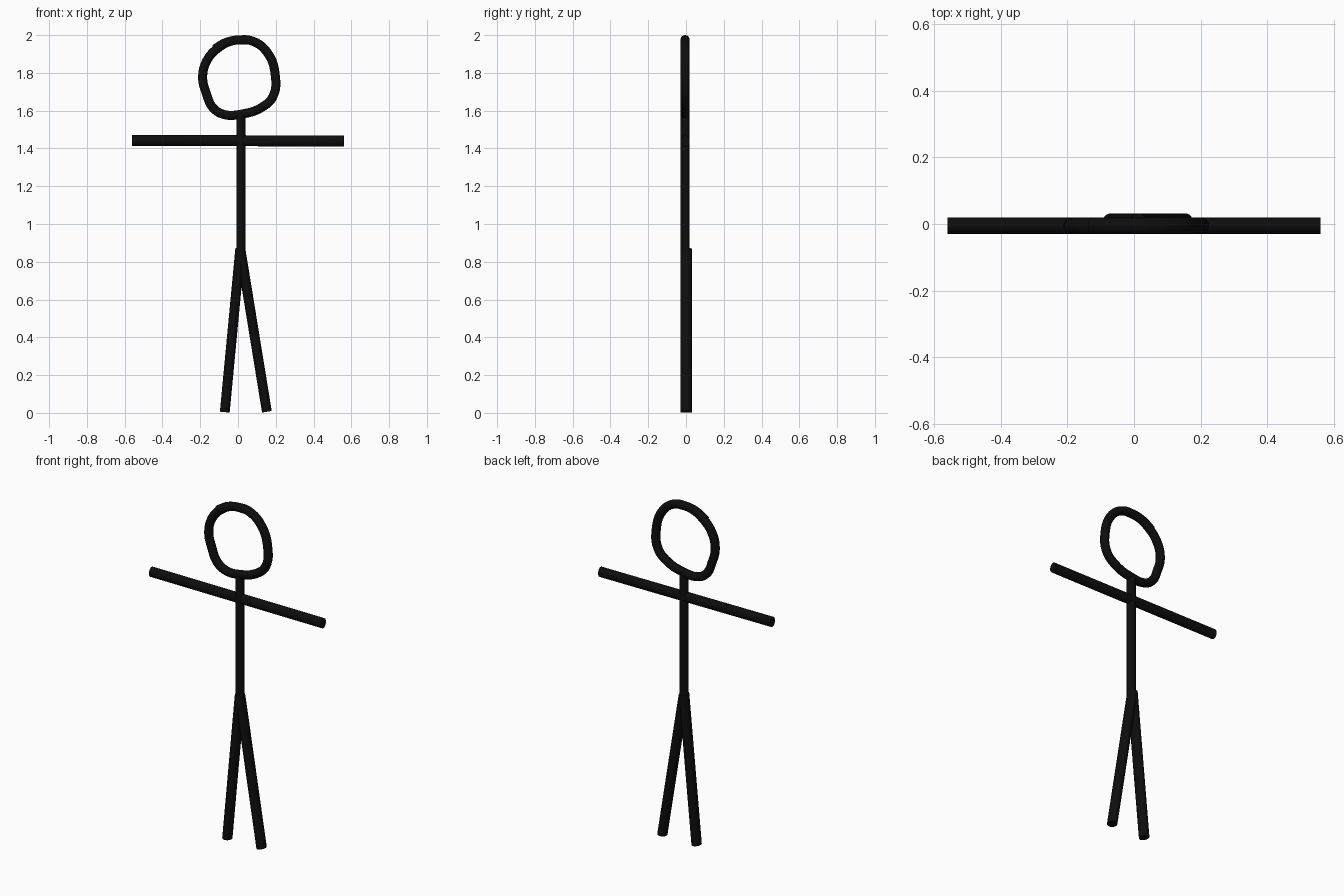
import bpy
import math
from mathutils import Vector

if "Cube" in bpy.data.objects:
    bpy.data.objects.remove(bpy.data.objects["Cube"])

ink = bpy.data.materials.new("black")
ink.diffuse_color = (0.004, 0.004, 0.004, 1)
ink.use_nodes = True
ink.node_tree.nodes["Principled BSDF"].inputs["Base Color"].default_value = ink.diffuse_color


def finish(obj, name):
    obj.name = name
    obj.data.materials.clear()
    obj.data.materials.append(ink)
    bpy.ops.object.shade_smooth_by_angle(angle=math.radians(40))


def rod(name, start, end, r_side, r_depth):
    """Straight oval rod lying in the xz plane; r_depth is its radius along y."""
    a, b = Vector(start), Vector(end)
    d = b - a
    bpy.ops.mesh.primitive_cylinder_add(
        vertices=24, radius=1, depth=d.length, location=(a + b) / 2,
        rotation=(0, math.atan2(d.x, d.z), 0))
    obj = bpy.context.object
    obj.scale = (r_side, r_depth, 1)
    bpy.ops.object.transform_apply(location=False, rotation=False, scale=True)
    finish(obj, name)


# Arms, spine and legs
Y = -0.005
rod("arms", (-0.56, Y, 1.443), (0.56, Y, 1.439), 0.029, 0.0245)
rod("spine", (0.015, Y, 1.59), (0.015, Y, 0.80), 0.024, 0.0245)
rod("left_leg", (0.012, 0.001, 0.87), (-0.07, 0.001, 0.004), 0.026, 0.031)
rod("right_leg", (0.014, 0.001, 0.86), (0.153, 0.001, 0.006), 0.026, 0.031)

# Head: hand-drawn loop whose two ends overlap at the top
path = [(-0.125, 1.925), (-0.065, 1.96), (0.0, 1.974), (0.08, 1.967),
        (0.157, 1.905), (0.197, 1.79), (0.185, 1.675), (0.125, 1.617),
        (0.02, 1.582), (-0.075, 1.58), (-0.132, 1.615), (-0.167, 1.69),
        (-0.187, 1.775), (-0.165, 1.865), (-0.105, 1.932), (-0.03, 1.97),
        (0.06, 1.974)]
curve = bpy.data.curves.new("head", "CURVE")
curve.dimensions = "3D"
curve.bevel_depth = 0.0245
curve.bevel_resolution = 5
curve.resolution_u = 8
curve.use_fill_caps = True
spline = curve.splines.new("BEZIER")
spline.bezier_points.add(len(path) - 1)
for p, (x, z) in zip(spline.bezier_points, path):
    p.co = (x, Y, z)
    p.handle_left_type = p.handle_right_type = "AUTO"
head = bpy.data.objects.new("head", curve)
bpy.context.collection.objects.link(head)
bpy.ops.object.select_all(action="DESELECT")
head.select_set(True)
bpy.context.view_layer.objects.active = head
bpy.ops.object.convert(target="MESH")
finish(bpy.context.object, "head")
